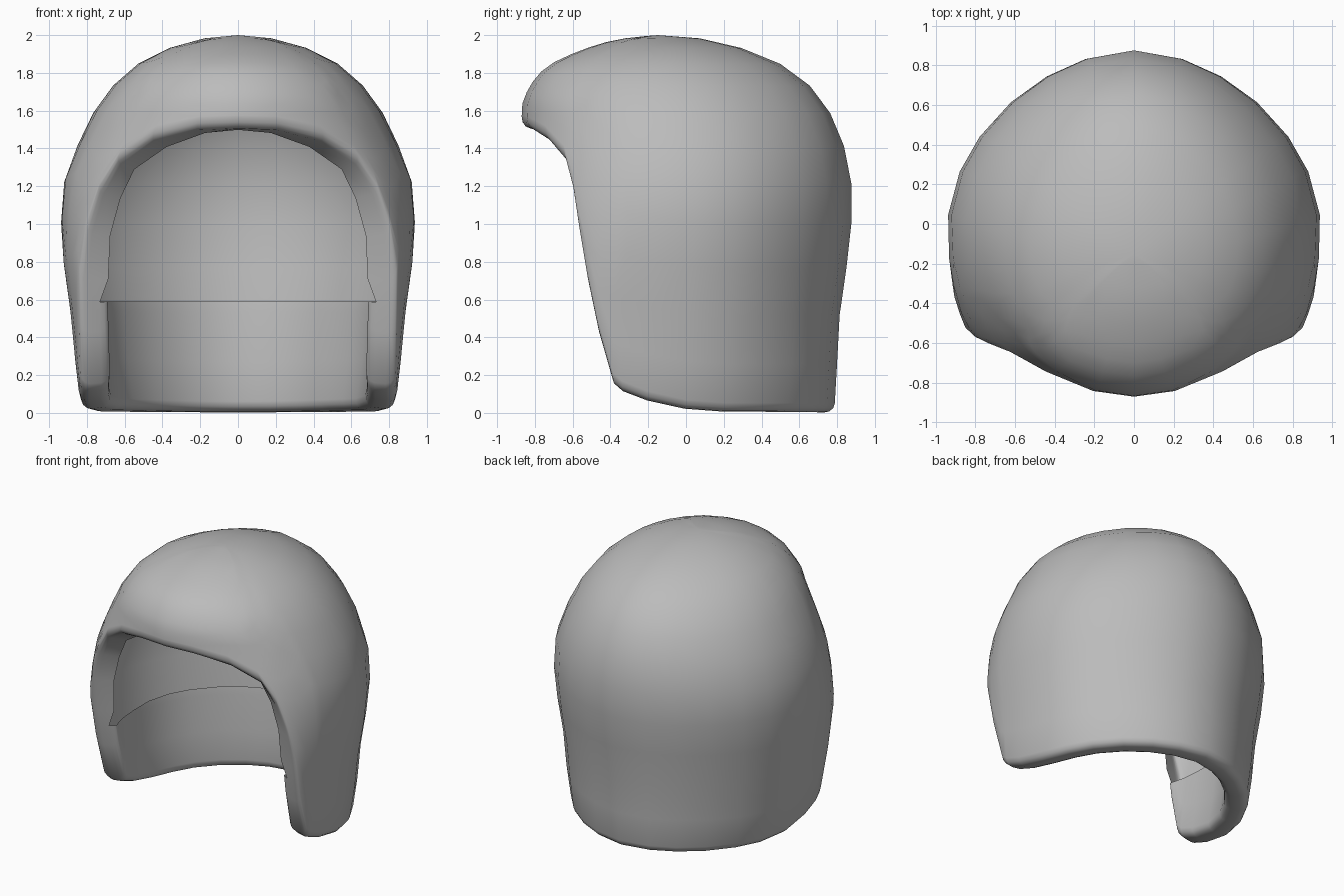
import bpy, bmesh, math

cube = bpy.data.objects.get("Cube")
if cube:
    bpy.data.objects.remove(cube, do_unlink=True)

# Horizontal sections of the shell: height, half width, front y, back y
SECTIONS = [
    (0, .82, -.87, .785), (.08, .845, -.87, .79), (.55, .89, -.87, .815),
    (.93, .945, -.87, .875), (1.25, .92, -.87, .875), (1.48, .825, -.875, .82),
    (1.66, .73, -.865, .725), (1.79, .61, -.79, .6), (1.87, .5, -.68, .46),
    (1.93, .37, -.53, .3), (1.97, .25, -.4, .15), (1.99, .14, -.28, .03),
    (2, 0, -.15, -.15)]

# Rim from brim centre, down the cheek, to the nape: depth fraction, height
RIM = [
    (-1, 1.51), (-.965, 1.505), (-.85, 1.45), (-.735, 1.33), (-.69, 1.17),
    (-.655, .95), (-.6, .7), (-.52, .42), (-.42, .15), (-.36, .11),
    (-.2, .06), (.05, .015), (.3, 0), (.5, 0), (.7, 0), (.85, 0), (.95, 0), (1, 0)]
ROWS = 12
LINING_TOP = .59


def section(z):
    for low, high in zip(SECTIONS, SECTIONS[1:]):
        if z <= high[0]:
            t = (z - low[0]) / (high[0] - low[0])
            return [a + (b - a) * t for a, b in zip(low[1:], high[1:])]
    return SECTIONS[-1][1:]


def shell_point(f, z):
    """Point on the shell at depth fraction f (-1 front, 1 back)."""
    width, front, back = section(z)
    squareness = min(1, max(0, (1.55 - z) / .85))
    p = 2 + squareness if f < 0 else 1.8
    x = width * max(0, 1 - abs(f) ** p) ** (1 / p)
    return x, (front + back) / 2 + f * (back - front) / 2, z


# Half shell as columns running from the rim to the crown, then mirrored
bm = bmesh.new()
columns = []
for f, rim_z in RIM:
    heights = [rim_z + (2 - rim_z) * math.sin(math.pi / 2 * i / ROWS)
               for i in range(ROWS + 1)]
    columns.append([bm.verts.new(shell_point(f, z)) for z in heights])
for a, b in zip(columns, columns[1:]):
    for i in range(ROWS):
        bm.faces.new((a[i], b[i], b[i + 1], a[i + 1]))
bmesh.ops.mirror(bm, geom=bm.verts[:] + bm.edges[:] + bm.faces[:],
                 axis='X', merge_dist=.0001)
bmesh.ops.remove_doubles(bm, verts=bm.verts[:], dist=.0005)
bmesh.ops.recalc_face_normals(bm, faces=bm.faces[:])
top = max(bm.faces, key=lambda face: face.calc_center_median().z)
if top.normal.z < 0:
    bmesh.ops.reverse_faces(bm, faces=bm.faces[:])
outer_count = len(bm.faces)
mesh = bpy.data.meshes.new("helmet_shell")
bm.to_mesh(mesh)
bm.free()
shell = bpy.data.objects.new("helmet_shell", mesh)
bpy.context.collection.objects.link(shell)
bpy.context.view_layer.objects.active = shell
shell.select_set(True)

# Wall thickness
wall = shell.modifiers.new("wall", 'SOLIDIFY')
wall.thickness = .16
wall.offset = -1
wall.use_even_offset = True
bpy.ops.object.modifier_apply(modifier=wall.name)

# Keep the inner lining only as a low band around the neck
bm = bmesh.new()
bm.from_mesh(mesh)
bm.faces.ensure_lookup_table()
lining = bm.faces[outer_count:2 * outer_count]
for face in lining:
    face.material_index = 1
parts = {part for face in lining for part in (*face.verts, *face.edges, face)}
bmesh.ops.bisect_plane(bm, geom=list(parts), plane_co=(0, 0, LINING_TOP),
                       plane_no=(0, 0, 1))
hidden = [face for face in bm.faces if face.material_index == 1
          and face.calc_center_median().z > LINING_TOP]
bmesh.ops.delete(bm, geom=hidden, context='FACES')
for face in bm.faces:
    face.material_index = 0
bm.to_mesh(mesh)
bm.free()

# Rounded rim
edge = shell.modifiers.new("rounded_rim", 'BEVEL')
edge.width = .05
edge.segments = 3
edge.limit_method = 'ANGLE'
edge.angle_limit = math.radians(55)
edge.use_clamp_overlap = False

# Plain grey finish
grey = bpy.data.materials.new("grey")
grey.use_nodes = True
colour = (.5, .5, .5, 1)
grey.diffuse_color = colour
grey.node_tree.nodes["Principled BSDF"].inputs["Base Color"].default_value = colour
mesh.materials.append(grey)
bpy.ops.object.shade_smooth_by_angle(angle=math.radians(180))
